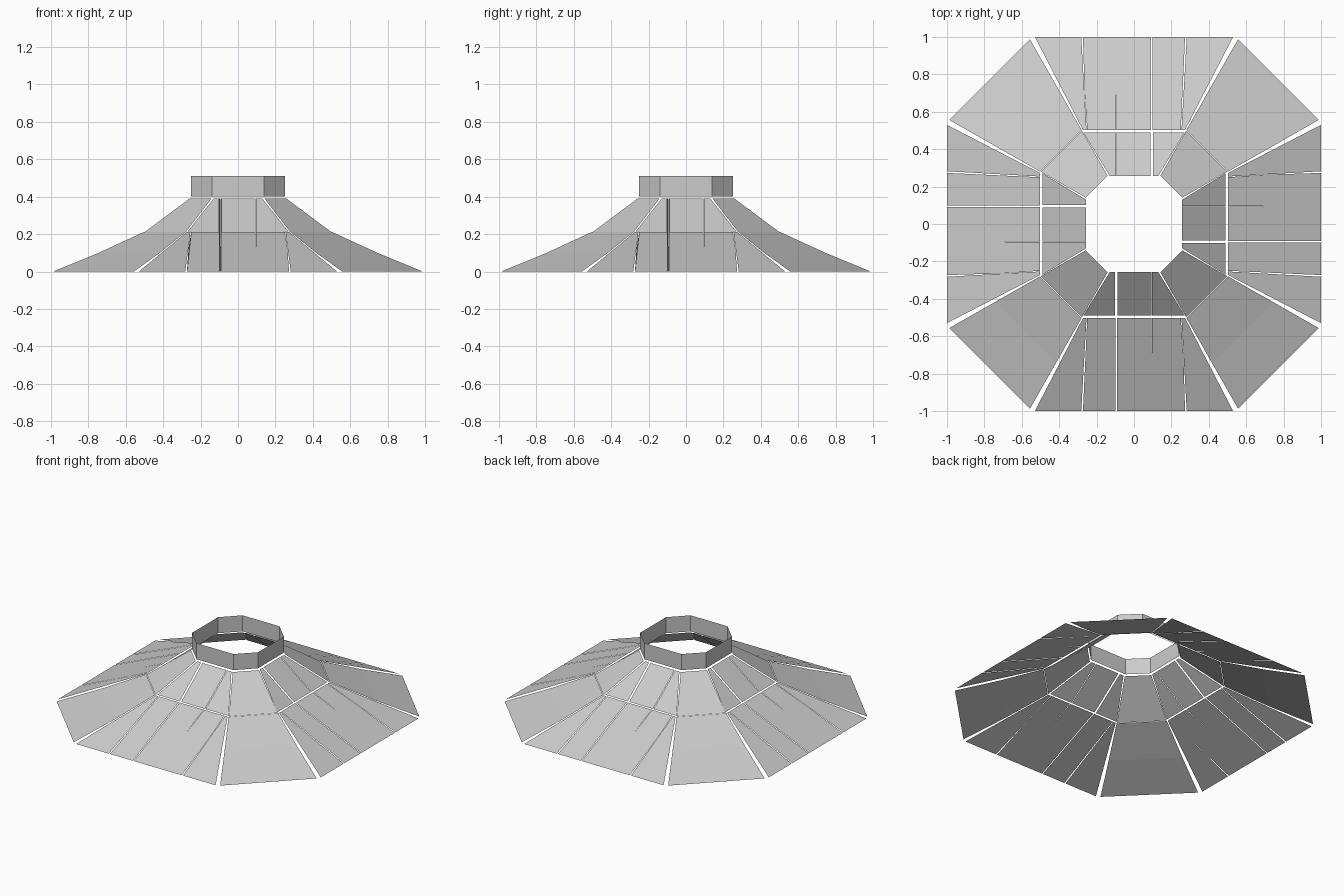
import bpy
from math import radians

cube = bpy.data.objects.get("Cube")
if cube:
    bpy.data.objects.remove(cube)

# One plain grey for every sheet
GREY = (0.6, 0.6, 0.6, 1)
grey = bpy.data.materials.new("plain grey")
grey.use_nodes = True
grey.diffuse_color = GREY
grey.node_tree.nodes["Principled BSDF"].inputs["Base Color"].default_value = GREY


def ring(name, rows, turn=0):
    """Thin sheet through rows of (x left, x right, distance, height), on four sides."""
    verts = [(x, -d, z) for x0, x1, d, z in rows for x in (x0, x1)]
    faces = [(i, i + 1, i + 3, i + 2) for i in range(0, len(verts) - 2, 2)]
    mesh = bpy.data.meshes.new(name)
    mesh.from_pydata(verts, [], faces)
    mesh.materials.append(grey)
    for k, side in enumerate(("front", "left", "back", "right")):
        obj = bpy.data.objects.new(f"{name}_{side}", mesh)
        obj.rotation_euler.z = radians(turn + 90 * k)
        bpy.context.collection.objects.link(obj)


# Heights and distances of the straight sides
OUT, EAVE, IN = 1.0, 0.503, 0.257
LOW, MID, TOP = 0.0, 0.212, 0.39
SEAM = 0.095

# Lower skirt: outer strips, then three strips between the seams
ring("lower_outer_strip_a", [(-0.53, -0.282, OUT, LOW), (-0.273, -0.254, EAVE, MID)])
ring("lower_outer_strip_b", [(0.282, 0.53, OUT, LOW), (0.254, 0.273, EAVE, MID)])
ring("lower_strip_a", [(-0.273, -SEAM - 0.003, OUT, LOW),
                       (-0.25, -SEAM - 0.003, EAVE, MID)])
# The second seam is a short notch that closes part way down
notch = 0.7
notch_z = MID * (OUT - notch) / (OUT - EAVE)
ring("lower_middle_strip", [(-SEAM + 0.003, SEAM, OUT, LOW),
                            (-SEAM + 0.003, SEAM, notch, notch_z),
                            (-SEAM + 0.003, SEAM - 0.002, EAVE, MID)])
ring("lower_strip_b", [(SEAM, 0.273, OUT, LOW),
                       (SEAM, 0.264, notch, notch_z),
                       (SEAM + 0.002, 0.25, EAVE, MID)])

# Upper slope: three strips
ring("upper_strip_a", [(-0.271, -SEAM - 0.006, 0.489, MID), (-0.13, -SEAM - 0.006, IN, TOP)])
ring("upper_middle_strip", [(-SEAM + 0.006, SEAM - 0.002, 0.489, MID),
                            (-SEAM + 0.006, SEAM - 0.002, IN, TOP)])
ring("upper_strip_b", [(SEAM + 0.002, 0.271, 0.489, MID), (SEAM + 0.002, 0.13, IN, TOP)])

# Corner panels, lower and upper
ring("lower_corner", [(-0.305, 0.305, 1.092, LOW), (-0.231, 0.231, 0.822, 0.1),
                      (-0.157, 0.157, 0.552, MID)], 45)
ring("upper_corner", [(-0.155, 0.155, 0.549, MID), (-0.083, 0.083, 0.283, TOP)], 45)

# Upright collar around the opening
ring("collar_side", [(-0.14, 0.14, 0.25, 0.4), (-0.14, 0.14, 0.25, 0.51)])
ring("collar_corner", [(-0.078, 0.078, 0.276, 0.4), (-0.078, 0.078, 0.276, 0.51)], 45)
